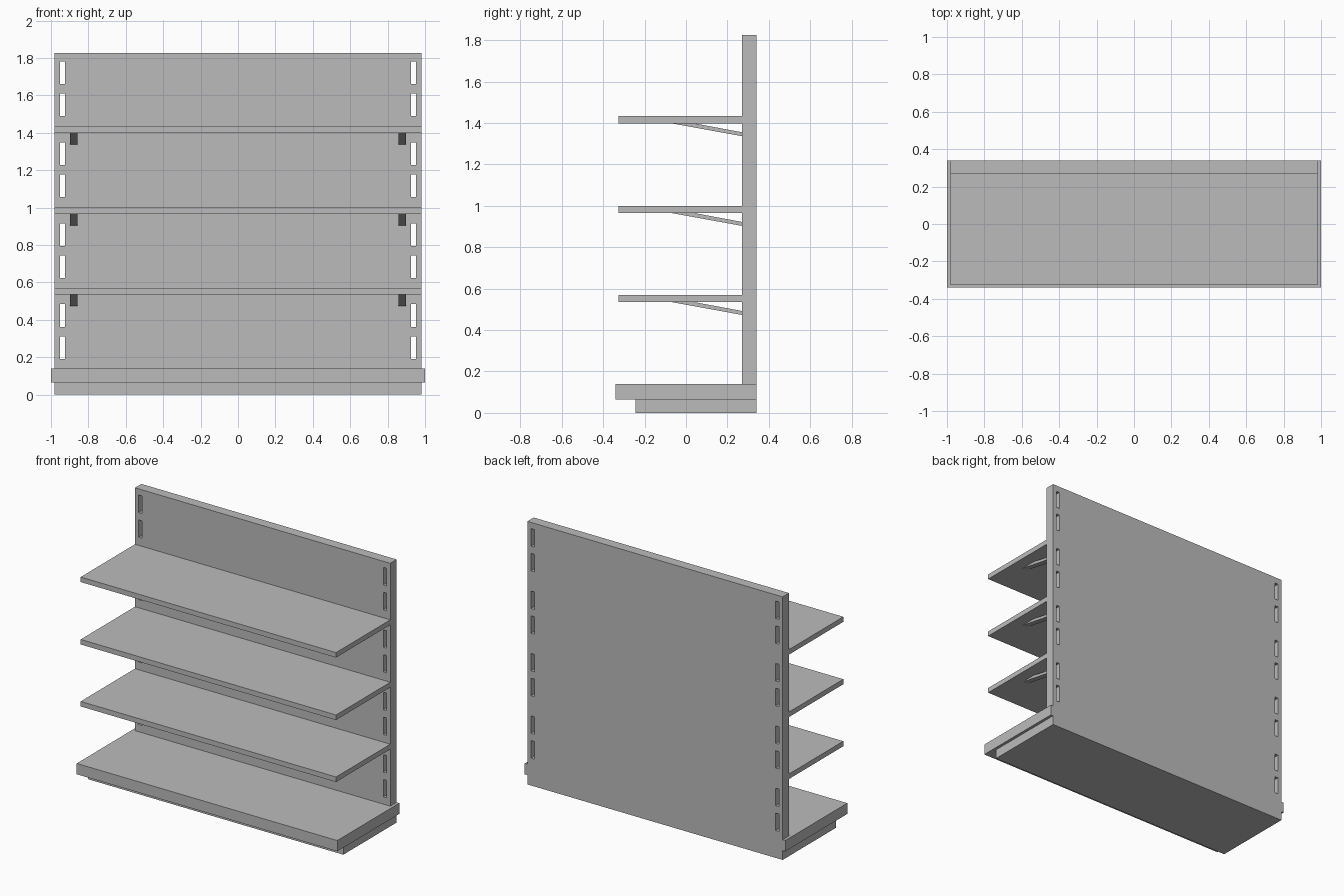
import bpy
import bmesh
from mathutils import Vector

cube = bpy.data.objects.get("Cube")
if cube:
    bpy.data.objects.remove(cube, do_unlink=True)

grey = bpy.data.materials.new("shelf grey")
grey.use_nodes = True
color = (0.5, 0.5, 0.5, 1)
grey.diffuse_color = color
grey.node_tree.nodes["Principled BSDF"].inputs["Base Color"].default_value = color

HALF = 0.98                    # half width of frame and shelves
FRONT, BACK = 0.27, 0.34       # front and back of the upright panel
SHELF_TOPS = [0.57, 1.0, 1.433]
THICK = 0.035


def prism(name, profile, axis, start, end):
    """Extrude a closed profile along x (y, z points) or z (x, y points)."""
    bm = bmesh.new()
    if axis == "x":
        points = [(start, a, b) for a, b in profile]
        move = Vector((end - start, 0, 0))
    else:
        points = [(a, b, start) for a, b in profile]
        move = Vector((0, 0, end - start))
    face = bm.faces.new([bm.verts.new(p) for p in points])
    out = bmesh.ops.extrude_face_region(bm, geom=[face])
    moved = [v for v in out["geom"] if isinstance(v, bmesh.types.BMVert)]
    bmesh.ops.translate(bm, verts=moved, vec=move)
    bmesh.ops.recalc_face_normals(bm, faces=bm.faces)
    mesh = bpy.data.meshes.new(name)
    bm.to_mesh(mesh)
    bm.free()
    mesh.materials.append(grey)
    obj = bpy.data.objects.new(name, mesh)
    bpy.context.collection.objects.link(obj)
    return obj


def box(name, x, y, z):
    return prism(name, [(y[0], z[0]), (y[1], z[0]), (y[1], z[1]), (y[0], z[1])],
                 "x", x[0], x[1])


# Upright back panel and plinth in one L-shaped section
frame = prism("back_panel_and_plinth",
              [(-0.245, 0), (BACK, 0), (BACK, 1.825), (FRONT, 1.825),
               (FRONT, 0.065), (-0.245, 0.065)], "x", -HALF, HALF)

# Slots cut through both edges of the panel, in pairs
cutters = []
for side in (-1, 1):
    for bay in range(4):
        for offset in (0.19, 0.362):
            z = offset + bay * 0.433
            x = side * 0.939
            cutters.append(box("slot_cutter", (x - 0.013, x + 0.013),
                               (FRONT - 0.1, BACK + 0.1), (z, z + 0.121)))
for cutter in cutters:
    cutter.hide_render = True
    mod = frame.modifiers.new("slot", "BOOLEAN")
    mod.operation = "DIFFERENCE"
    mod.solver = "EXACT"
    mod.object = cutter
bpy.context.view_layer.objects.active = frame
for mod in list(frame.modifiers):
    bpy.ops.object.modifier_apply(modifier=mod.name)
for cutter in cutters:
    bpy.data.objects.remove(cutter, do_unlink=True)

# Bottom deck, notched around the panel
prism("bottom_deck",
      [(-1, -0.34), (1, -0.34), (1, BACK), (HALF, BACK), (HALF, FRONT),
       (-HALF, FRONT), (-HALF, BACK), (-1, BACK)], "z", 0.065, 0.14)

# Shelves, each on a pair of slanted brackets
for top in SHELF_TOPS:
    under = top - THICK
    box("shelf", (-HALF, HALF), (-0.325, FRONT), (under, top))
    for side, label in ((-1, "right"), (1, "left")):
        prism(label + "_bracket",
              [(-0.07, under), (0.04, under), (FRONT, under - 0.043),
               (FRONT, under - 0.062)], "x", side * 0.858, side * 0.897)
